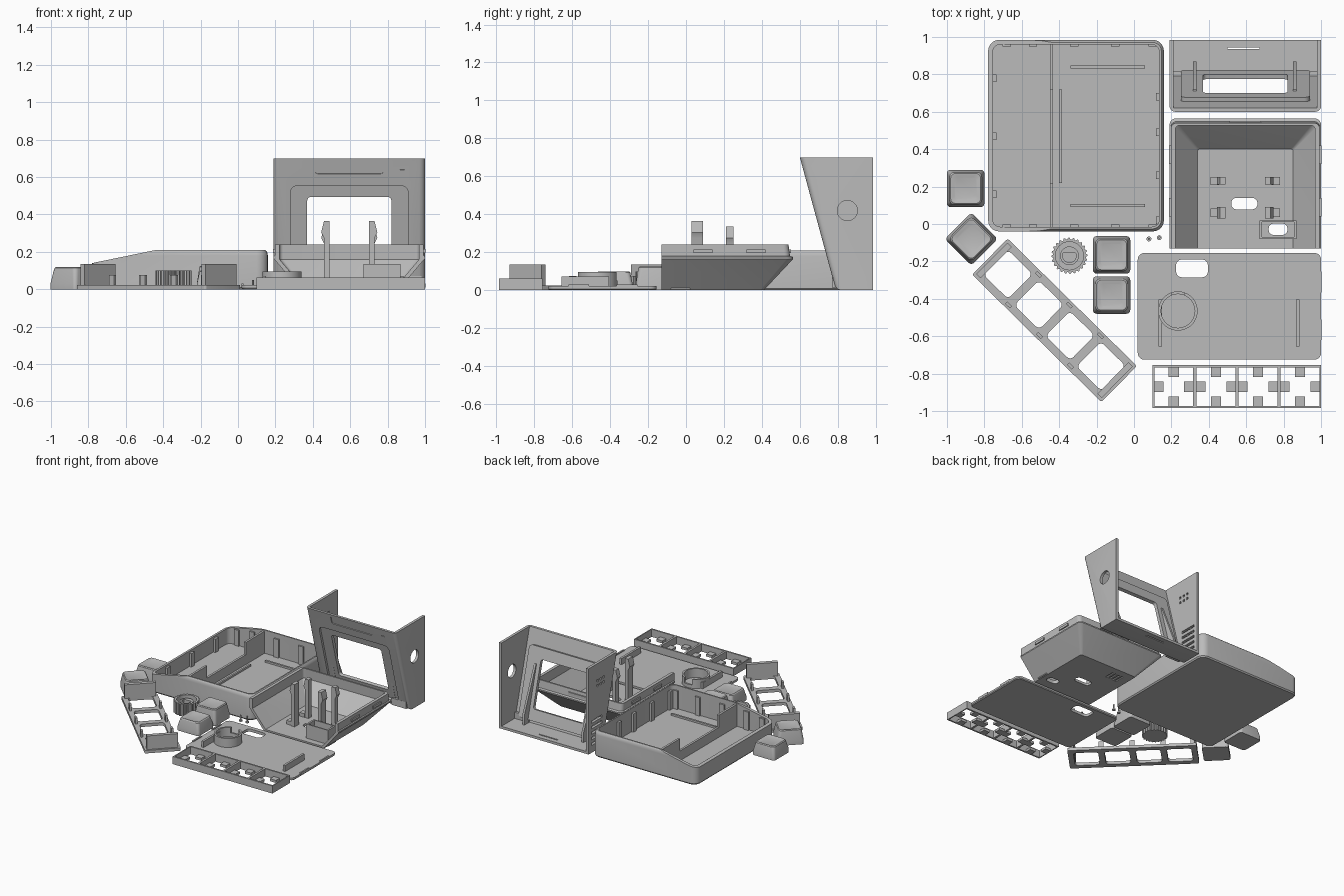
import bpy, bmesh
from math import radians, cos, sin, pi, atan2
from mathutils import Matrix, Vector

if "Cube" in bpy.data.objects:
    bpy.data.objects.remove(bpy.data.objects["Cube"])

grey = bpy.data.materials.new("plain grey")
grey.use_nodes = True
grey.diffuse_color = (0.5, 0.5, 0.5, 1)
grey.node_tree.nodes["Principled BSDF"].inputs["Base Color"].default_value = (0.5, 0.5, 0.5, 1)
parts = []


def loft(name, rings):
    """Solid skin through rings of equal point count, capped at both ends."""
    bm = bmesh.new()
    loops = [[bm.verts.new(p) for p in ring] for ring in rings]
    n = len(loops[0])
    for a, b in zip(loops, loops[1:]):
        for i in range(n):
            bm.faces.new((a[i], a[(i + 1) % n], b[(i + 1) % n], b[i]))
    bm.faces.new(loops[0][::-1])
    bm.faces.new(loops[-1])
    bmesh.ops.recalc_face_normals(bm, faces=bm.faces)
    me = bpy.data.meshes.new(name)
    bm.to_mesh(me)
    bm.free()
    me.materials.append(grey)
    ob = bpy.data.objects.new(name, me)
    bpy.context.collection.objects.link(ob)
    parts.append(ob)
    return ob


def rrect(x0, x1, y0, y1, z, r, n=5):
    """Rounded rectangle ring at height z."""
    pts = []
    for k, (cx, cy) in enumerate(((x1 - r, y1 - r), (x0 + r, y1 - r), (x0 + r, y0 + r), (x1 - r, y0 + r))):
        for i in range(n + 1):
            a = pi / 2 * (k + i / n)
            pts.append((cx + r * cos(a), cy + r * sin(a), z))
    return pts


def box(name, x0, x1, y0, y1, z0, z1):
    return loft(name, [[(x0, y0, z), (x1, y0, z), (x1, y1, z), (x0, y1, z)] for z in (z0, z1)])


def rbox(name, x0, x1, y0, y1, z0, z1, r):
    return loft(name, [rrect(x0, x1, y0, y1, z, r) for z in (z0, z1)])


def disc(name, x, y, z0, z1, r, n=32, wave=0):
    """Cylinder; wave alternates the radius to make grip ridges."""
    return loft(name, [[(x + (r - wave * (i // 2 % 2)) * cos(2 * pi * i / n),
                         y + (r - wave * (i // 2 % 2)) * sin(2 * pi * i / n), z) for i in range(n)] for z in (z0, z1)])


def prism_x(name, x0, x1, prof):
    return loft(name, [[(x, y, z) for y, z in prof] for x in (x0, x1)])


def move(ob, m):
    ob.data.transform(m)
    return ob


def cut(targets, *cutters):
    for ob in targets:
        for c in cutters:
            m = ob.modifiers.new("cut", "BOOLEAN")
            m.operation, m.solver, m.object = "DIFFERENCE", "EXACT", c
        bpy.context.view_layer.update()
        me = bpy.data.meshes.new_from_object(ob.evaluated_get(bpy.context.evaluated_depsgraph_get()))
        ob.modifiers.clear()
        ob.data = me
    for c in cutters:
        parts.remove(c)
        bpy.data.objects.remove(c)


# Large tray with sloping rim
tray = loft("tray", [rrect(-.78 + d, .16 - d, -.04 + d, .985 - d, z, .06 - d)
                     for d, z in ((.008, 0), (0, .01), (0, .18), (.004, .198), (.014, .21))])
slope = lambda: loft("slope_cutter", [[(-.85, y, .1256), (-.44, y, .21), (-.44, y, .4), (-.85, y, .4)] for y in (-1, 2)])
cut([tray], rbox("c", -.755, .135, -.015, .96, .02, .5, .04), slope())
divider = box("tray_divider", -.45, -.432, -.03, .97, .01, .2)
cut([divider], box("c", -.5, -.4, .22, .72, .1, .4))
for x in (-.68, -.54, -.32, -.1, .1):
    top = .15 if x < -.6 else .17
    for y in (-.022, .948):
        box("tray_rib", x - .022, x + .022, y, y + .02, .01, top)
for y in (.02, .26, .49, .68):
    box("tray_rib", .117, .14, y - .02, y + .02, .01, .17)
for y in (.16, .47, .78):
    box("tray_rib", -.76, -.735, y - .02, y + .02, .01, .13)
for y in (.1, .84):
    box("tray_floor_rib", -.34, .06, y - .008, y + .008, .01, .035)
box("tray_floor_rib", -.4, -.385, .22, .72, .01, .035)

# Screen housing: slanted face, open top and back
lean = atan2(.19, .70)
housing = prism_x("screen_housing", .19, 1, [(.6, .7), (.985, .7), (.985, 0), (.79, 0)])
bm = bmesh.new()
bm.from_mesh(housing.data)
edges = [e for e in bm.edges if min(v.co.y for v in e.verts) < .8 and max(v.co.y for v in e.verts) < .8
         and min(v.co.z for v in e.verts) < .1]
bmesh.ops.bevel(bm, geom=edges, offset=.03, segments=5, profile=.5, affect="EDGES")
bm.to_mesh(housing.data)
bm.free()
cut([housing], prism_x("c", .212, .978, [(.6215 - .0814, 1), (1.2, 1), (1.2, .02), (.8061, .02)]))


def on_face(ob, z):
    """Stand a flat shape up on the slanted face, centred at height z."""
    y = .6 + .19 * (.7 - z) / .7
    return move(ob, Matrix.Translation((.595, y, z)) @ Matrix.Rotation(radians(90) + lean, 4, "X"))


pad = on_face(rbox("screen_pad", -.345, .345, -.28, .28, -.045, -.015, .03), .305)
cut([housing, pad],
    on_face(rbox("c", -.315, .315, -.26, .26, -.018, .1, .04), .303),
    on_face(rbox("c", -.225, .225, -.19, .19, -.2, .2, .02), .305))
cut([housing],
    on_face(rbox("c", -.183, .183, -.036, .036, -.006, .1, .015), .652),
    move(disc("c", 0, 0, -.1, .1, .053), Matrix.Translation((1, .85, .42)) @ Matrix.Rotation(pi / 2, 4, "Y")),
    box("c", .5, .67, .935, .945, -.1, .1),
    on_face(box("c", .272, .295, -.004, .004, -.006, .1), .642))
for i in range(5):
    cut([housing], box("c", .1, .3, .81, .95, .06 + .045 * i, .08 + .045 * i))
for y in (.79, .83, .87):
    for z in (.52, .56):
        cut([housing], box("c", .1, .3, y - .009, y + .009, z - .009, z + .009))
for x in (.325, .86):
    prism_x("screen_bracket", x - .009, x + .009, [(.69, .46), (.72, .46), (.87, .1), (.87, .015), (.8, .015)])
for x0, x1 in ((.21, .34), (.85, .98)):
    box("screen_ledge", x0, x1, .77, .815, .015, .07)

# Rear shell: sloped walls, lip on top, open toward the front
shell = loft("rear_shell", [
    rrect(.33, .86, -.3, .41, 0, .02), rrect(.19, 1, -.3, .565, .165, .035),
    rrect(.19, 1, -.3, .565, .175, .035), rrect(.197, .993, -.3, .548, .18, .03), rrect(.197, .993, -.3, .54, .24, .03)])
cut([shell],
    loft("c", [rrect(.34, .85, -.6, .4, .02, .01), rrect(.222, .968, -.6, .53, .16, .02),
               rrect(.222, .968, -.6, .52, .4, .02)]),
    box("c", -1, 2, -1, -.13, -1, 1),
    rbox("c", .52, .66, .078, .14, -.1, .1, .028))
port = box("rear_port_box", .67, .87, -.08, .02, .004, .135)
cut([port], box("c", .685, .855, -.07, .01, .03, .3))
cut([shell, port], rbox("c", .72, .82, -.058, .002, -.1, .1, .025))
for i in range(4):
    cut([shell], box("c", .4 + .03 * i, .415 + .03 * i, .27, .35, -.02, .008))
for s in (-1, 1):
    X = lambda d: .595 + s * d
    for y, w, h in ((.06, .03, .365), (.23, .02, .335)):
        prof = [(.105, .01), (.105, h), (.135, h), (.15, h - .06), (.135, h - .09), (.135, .01)]
        loft("rear_clip", [[(X(d), y + q, z) for d, z in prof] for q in (-w, w)])
        box("rear_clip_foot", *sorted((X(.14), X(.185))), y - .022, y + .022, .01, .05)
for y in (.09, .37):
    for x in (.188, .987):
        box("rear_latch", x, x + .015, y - .05, y + .05, .195, .215)
box("rear_latch", .51, .68, .535, .552, .195, .215)

# Base plate with ring and rails
plate = loft("base_plate", [rrect(.02 + d, 1 - d, -.725 + d, -.155 - d, z, .035 - d)
                            for d, z in ((.006, 0), (0, .006), (0, .022))])
cut([plate], rbox("c", .225, .395, -.285, -.19, -.1, .1, .03))
ring = disc("base_ring", .235, -.465, .01, .095, .105, 48)
cut([ring], disc("c", .235, -.465, 0, .2, .09, 48), box("c", .2, .27, -.4, -.3, .05, .2))
for x in (.14, .875):
    box("base_rail", x - .009, x + .009, -.655, -.405, .01, .072)
for x in (.018, .99):
    for y in (-.565, -.31):
        box("base_notch_tab", x, x + .012, y - .055, y + .055, .01, .03)

# Key holder strip: four cells with a tab on every side
strip = box("key_strip", .1, 1, -.985, -.755, 0, .062)
cells = [.2125 + .225 * i for i in range(4)]
cut([strip], *[box("c", x - .104, x + .104, -.972, -.768, -.1, .2) for x in cells])
for x in cells:
    for dx, dy in ((1, 0), (-1, 0), (0, 1), (0, -1)):
        cx, cy = x + .083 * dx, -.87 + .08 * dy
        box("key_strip_tab", cx - .027, cx + .027, cy - .027, cy + .027, 0, .02)

# Tilted bezel with four windows, end walls and pegs
spot = Matrix.Translation((-.425, -.515, 0)) @ Matrix.Rotation(radians(-44.6), 4, "Z")
bezel = rbox("key_bezel", -.485, .485, -.135, .135, 0, .024, .012)
us = [-.35, -.117, .117, .35]
cut([bezel], *[rbox("c", u - .093, u + .093, -.093, .093, -.1, .1, .025) for u in us])
tilted = [bezel]
for u in (-.455, .455):
    tilted.append(box("bezel_end_wall", u - .016, u + .016, -.118, .118, .02, .135))
for u in (-.233, 0, .233):
    for v in (-.114, .114):
        tilted.append(box("bezel_peg", u - .018, u + .018, v - .008, v + .008, .02, .075))
for ob in tilted:
    move(ob, spot)

# Keycaps with tapered sides and dished tops
for x, y, h, turn in ((-.9, .19, .105, 0), (-.87, -.08, .12, -45), (-.12, -.165, .125, 0), (-.12, -.38, .1, 0)):
    cap = loft("keycap", [rrect(-a, a, -a, a, z, r) for a, r, z in (
        (.1, .02, 0), (.1, .02, .03), (.086, .025, h - .006), (.08, .025, h), (.074, .022, h), (.06, .02, h - .006))])
    move(cap, Matrix.Translation((x, y, 0)) @ Matrix.Rotation(radians(turn), 4, "Z"))

# Ridged knob with a keyed socket
knob = disc("knob", -.345, -.17, 0, .1, .097, 96, .009)
cut([knob], disc("c", -.345, -.17, .02, .2, .075, 40))
socket = disc("knob_socket", -.345, -.17, .01, .085, .05)
bore = disc("c", -.345, -.17, .03, .2, .036)
cut([bore], box("c", -.5, -.2, -.155, 0, 0, .3))
cut([socket], bore)

# Two small pins
for x, y in ((.08, -.08), (.135, -.073)):
    disc("pin_head", x, y, 0, .01, .013, 16)
    disc("pin_shaft", x, y, .01, .05, .006, 12)

# Soft shading on rounded faces, sharp elsewhere
bpy.ops.object.select_all(action="DESELECT")
for ob in parts:
    ob.select_set(True)
bpy.context.view_layer.objects.active = parts[0]
bpy.ops.object.shade_smooth_by_angle(angle=radians(30))
